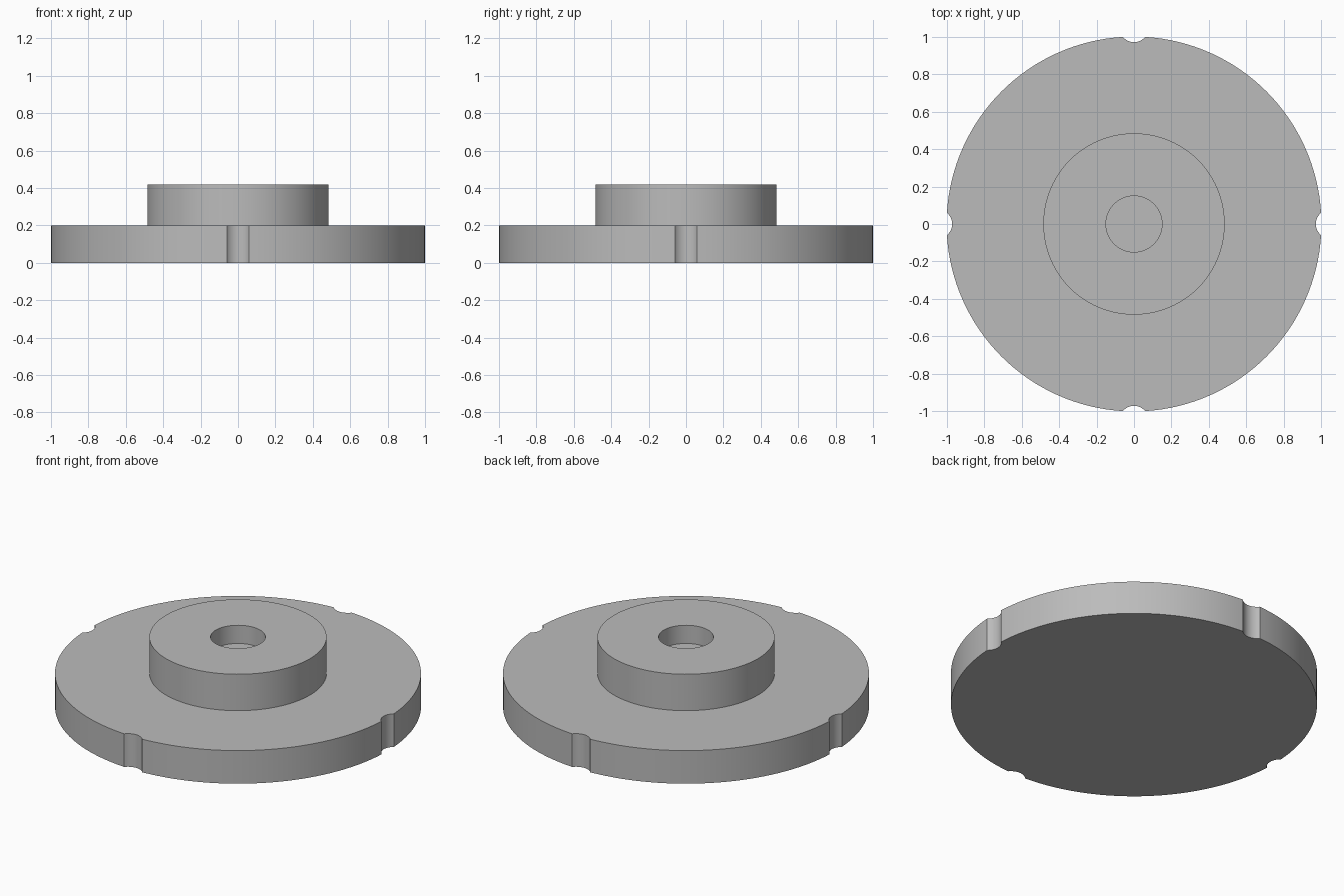
import bpy, bmesh, math

cube = bpy.data.objects.get("Cube")
if cube:
    bpy.data.objects.remove(cube, do_unlink=True)

# Single plain grey finish
grey = bpy.data.materials.new("plain grey")
grey.use_nodes = True
colour = (0.5, 0.5, 0.5, 1)
grey.diffuse_color = colour
grey.node_tree.nodes["Principled BSDF"].inputs["Base Color"].default_value = colour


def finish(bm, name):
    bmesh.ops.recalc_face_normals(bm, faces=bm.faces)
    mesh = bpy.data.meshes.new(name)
    bm.to_mesh(mesh)
    bm.free()
    mesh.materials.append(grey)
    obj = bpy.data.objects.new(name, mesh)
    bpy.context.collection.objects.link(obj)
    bpy.ops.object.select_all(action="DESELECT")
    obj.select_set(True)
    bpy.context.view_layer.objects.active = obj
    bpy.ops.object.shade_smooth_by_angle(angle=math.radians(30))


# Base disc: quarter outline (notch arc, then rim arc) repeated four times
RIM, NOTCH_HALF, NOTCH_DEPTH, THICK = 1.002, 0.06, 0.03, 0.2
edge = math.sqrt(RIM**2 - NOTCH_HALF**2)
sag = edge - (RIM - NOTCH_DEPTH)
notch_r = (NOTCH_HALF**2 + sag**2) / (2 * sag)
notch_centre = RIM - NOTCH_DEPTH + notch_r
sweep = math.asin(NOTCH_HALF / notch_r)
gap = math.asin(NOTCH_HALF / RIM)

quarter = []
for i in range(12):
    a = sweep * (i / 6 - 1)
    quarter.append((notch_centre - notch_r * math.cos(a), notch_r * math.sin(a)))
for i in range(32):
    a = gap + (math.pi / 2 - 2 * gap) * i / 32
    quarter.append((RIM * math.cos(a), RIM * math.sin(a)))

bm = bmesh.new()
outline = []
for q in range(4):
    c, s = math.cos(q * math.pi / 2), math.sin(q * math.pi / 2)
    outline += [bm.verts.new((c * x - s * y, s * x + c * y, 0)) for x, y in quarter]
face = bm.faces.new(outline)
top = bmesh.ops.extrude_face_region(bm, geom=[face], use_keep_orig=True)
bmesh.ops.translate(bm, vec=(0, 0, THICK),
                    verts=[v for v in top["geom"] if isinstance(v, bmesh.types.BMVert)])
finish(bm, "notched_base_disc")

# Hub with a blind centre hole, turned from a half profile
profile = [(0, 0.31), (0.15, 0.31), (0.15, 0.42), (0.485, 0.42), (0.485, 0.19), (0, 0.19)]
bm = bmesh.new()
verts = [bm.verts.new((r, 0, z)) for r, z in profile]
edges = [bm.edges.new(pair) for pair in zip(verts, verts[1:])]
bmesh.ops.spin(bm, geom=verts + edges, cent=(0, 0, 0), axis=(0, 0, 1),
               angle=math.tau, steps=96)
bmesh.ops.remove_doubles(bm, verts=bm.verts, dist=0.0001)
finish(bm, "hub")
